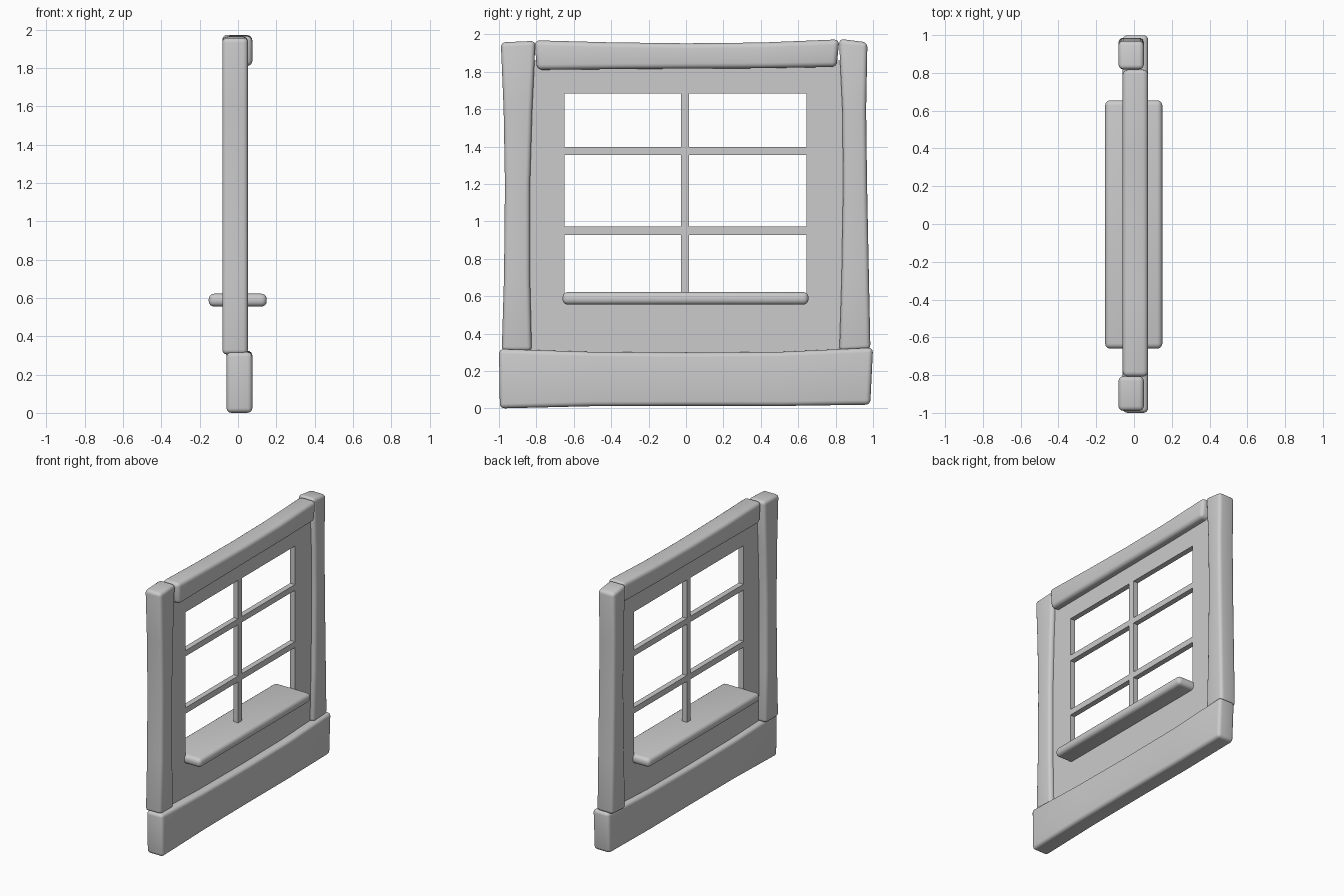
import bpy
import bmesh

if "Cube" in bpy.data.objects:
    bpy.data.objects.remove(bpy.data.objects["Cube"])


def finish(name, bm, bevel=0.0, segments=4):
    bmesh.ops.recalc_face_normals(bm, faces=bm.faces)
    mesh = bpy.data.meshes.new(name)
    bm.to_mesh(mesh)
    bm.free()
    obj = bpy.data.objects.new(name, mesh)
    bpy.context.collection.objects.link(obj)
    bpy.ops.object.select_all(action='DESELECT')
    bpy.context.view_layer.objects.active = obj
    obj.select_set(True)
    if bevel:
        mod = obj.modifiers.new("Rounded", 'BEVEL')
        mod.width = bevel
        mod.segments = segments
        mod.limit_method = 'ANGLE'
        bpy.ops.object.modifier_apply(modifier=mod.name)
        bpy.ops.object.shade_smooth_by_angle()
    return obj


def timber(name, side_a, side_b, x0, x1, bevel):
    """Loft matching (y, z) points on two long sides, with thickness in x."""
    bm = bmesh.new()
    rings = [[bm.verts.new((x, y, z)) for x, (y, z) in
              ((x0, a), (x1, a), (x1, b), (x0, b))]
             for a, b in zip(side_a, side_b)]
    for r, s in zip(rings, rings[1:]):
        for i in range(4):
            j = (i + 1) % 4
            bm.faces.new((r[i], r[j], s[j], s[i]))
    bm.faces.new(rings[0])
    bm.faces.new(rings[-1])
    return finish(name, bm, bevel)


# Uneven hand-cut timbers around the wall
timber("bottom_beam",
       [(-0.995, 0.0), (-0.5, 0.012), (0.0, 0.014), (0.5, 0.013), (0.985, 0.02)],
       [(-1.0, 0.318), (-0.5, 0.302), (0.0, 0.298), (0.5, 0.302), (1.0, 0.325)],
       -0.06, 0.075, 0.025)
timber("left_post",
       [(-0.985, 0.305), (-0.973, 0.7), (-0.968, 1.2), (-0.975, 1.6), (-0.99, 1.957)],
       [(-0.825, 0.305), (-0.834, 0.7), (-0.834, 1.2), (-0.822, 1.6), (-0.805, 1.965)],
       -0.082, 0.052, 0.025)
timber("right_post",
       [(0.82, 0.305), (0.832, 0.7), (0.84, 1.2), (0.836, 1.6), (0.818, 1.976)],
       [(0.986, 0.315), (0.978, 0.7), (0.968, 1.2), (0.963, 1.6), (0.97, 1.957)],
       -0.082, 0.052, 0.025)
timber("top_beam",
       [(-0.797, 1.81), (-0.4, 1.814), (0.0, 1.817), (0.4, 1.819), (0.805, 1.826)],
       [(-0.81, 1.968), (-0.4, 1.957), (0.0, 1.952), (0.4, 1.956), (0.82, 1.973)],
       -0.06, 0.075, 0.028)

# Window sill running through the wall
timber("window_sill", [(-0.66, 0.555), (0.655, 0.555)],
       [(-0.66, 0.622), (0.655, 0.622)], -0.153, 0.15, 0.028)

# Wall panel with six panes left open; glazing bars are part of the sheet
ys = [-0.86, -0.65, -0.027, 0.017, 0.643, 0.86]
zs = [0.27, 0.59, 0.928, 0.972, 1.355, 1.398, 1.685, 1.86]
bm = bmesh.new()
grid = [[bm.verts.new((0.02, y, z)) for z in zs] for y in ys]
for i in range(len(ys) - 1):
    for j in range(len(zs) - 1):
        if not (i in (1, 3) and j in (1, 3, 5)):
            bm.faces.new((grid[i][j], grid[i + 1][j],
                          grid[i + 1][j + 1], grid[i][j + 1]))
ext = bmesh.ops.extrude_face_region(bm, geom=bm.faces[:], use_keep_orig=True)
bmesh.ops.translate(bm, vec=(-0.04, 0, 0),
                    verts=[v for v in ext["geom"] if isinstance(v, bmesh.types.BMVert)])
finish("wall_with_window", bm)
